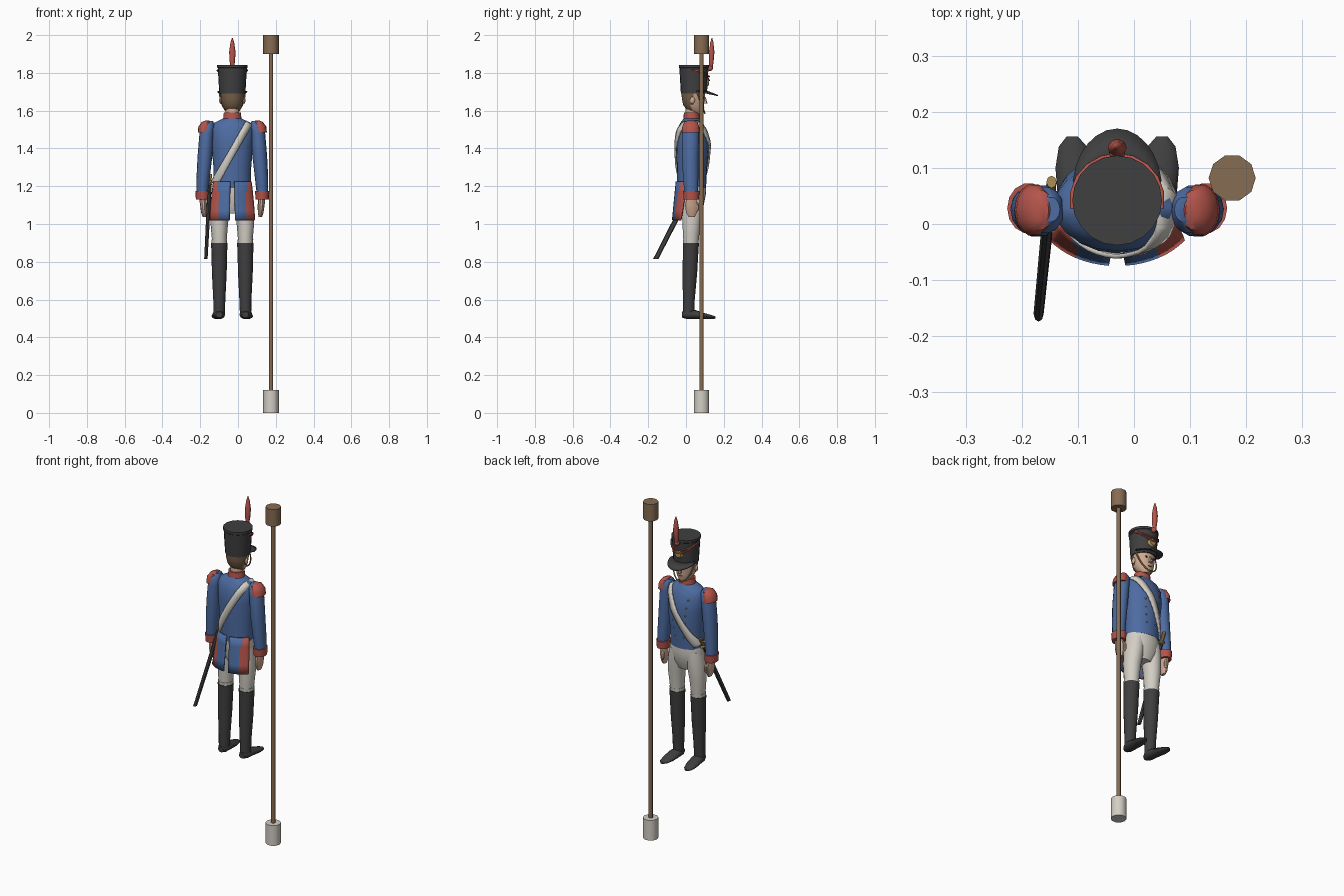
import bpy
import bmesh
from math import sin, cos, pi, sqrt, radians
from mathutils import Vector

if "Cube" in bpy.data.objects:
    bpy.data.objects.remove(bpy.data.objects["Cube"], do_unlink=True)

CX = -0.03  # centre line of the figure
PARTS = []


def material(name, color):
    m = bpy.data.materials.new(name)
    m.use_nodes = True
    m.diffuse_color = (*color, 1)
    m.node_tree.nodes["Principled BSDF"].inputs["Base Color"].default_value = (*color, 1)
    return m


BLUE = material("coat blue", (0.075, 0.15, 0.36))
RED = material("trim red", (0.46, 0.09, 0.07))
BLACK = material("boot black", (0.05, 0.05, 0.05))
WHITE = material("breeches white", (0.65, 0.62, 0.56))
BROWN = material("wood brown", (0.24, 0.15, 0.085))
HAIR = material("hair brown", (0.19, 0.12, 0.065))
SKIN = material("skin", (0.62, 0.40, 0.29))
GOLD = material("brass", (0.42, 0.27, 0.09))


def make(name, bm, *mats):
    bmesh.ops.recalc_face_normals(bm, faces=bm.faces)
    me = bpy.data.meshes.new(name)
    bm.to_mesh(me)
    bm.free()
    ob = bpy.data.objects.new(name, me)
    bpy.context.collection.objects.link(ob)
    for m in mats:
        me.materials.append(m)
    PARTS.append(ob)
    return ob


def loft(name, rings, mat, n=16, along_y=False):
    """Elliptical rings (x, y, z, rx, r2) joined into a closed body."""
    bm = bmesh.new()
    loops = []
    for x, y, z, rx, r2 in rings:
        ring = []
        for i in range(n):
            a = 2 * pi * i / n
            u, v = rx * cos(a), r2 * sin(a)
            ring.append(bm.verts.new((x + u, y, z + v) if along_y else (x + u, y + v, z)))
        loops.append(ring)
    for a, b in zip(loops, loops[1:]):
        for i in range(n):
            j = (i + 1) % n
            bm.faces.new((a[i], a[j], b[j], b[i]))
    bm.faces.new(loops[0][::-1])
    bm.faces.new(loops[-1])
    return make(name, bm, mat)


def sheet(name, rows, thickness, *mats, closed=False):
    """Grid of points given a thickness."""
    bm = bmesh.new()
    grid = [[bm.verts.new(p) for p in row] for row in rows]
    if closed:
        grid.append(grid[0])
    for a, b in zip(grid, grid[1:]):
        for i in range(len(a) - 1):
            bm.faces.new((a[i], a[i + 1], b[i + 1], b[i]))
    ob = make(name, bm, *mats)
    mod = ob.modifiers.new("thickness", "SOLIDIFY")
    mod.thickness, mod.offset = thickness, 0
    return ob


def ball(name, centre, size, mat, seg=10):
    bm = bmesh.new()
    bmesh.ops.create_uvsphere(bm, u_segments=seg, v_segments=max(4, seg // 2 + 1), radius=1)
    for v in bm.verts:
        v.co = Vector(centre) + Vector([c * s for c, s in zip(v.co, size)])
    return make(name, bm, mat)


def cord(name, points, radius, mat):
    cu = bpy.data.curves.new(name, "CURVE")
    cu.dimensions = "3D"
    cu.bevel_depth, cu.bevel_resolution = radius, 1
    sp = cu.splines.new("POLY")
    sp.points.add(len(points) - 1)
    for p, co in zip(sp.points, points):
        p.co = (*co, 1)
    ob = bpy.data.objects.new(name, cu)
    bpy.context.collection.objects.link(ob)
    cu.materials.append(mat)


# Long staff with wooden knob and pale foot
PX, PY = 0.175, 0.082
loft("staff_shaft", [(PX, PY, z, 0.0115, 0.0115) for z in (0.1, 1.92)], BROWN, 10)
loft("staff_knob", [(PX, PY, z, 0.042, 0.042) for z in (1.9, 2.0)], BROWN, 10)
loft("staff_foot", [(PX, PY, z, 0.042, 0.042) for z in (0, 0.12)], WHITE, 10)

# Coat body
TORSO = [(CX, 0.030, 1.19, 0.098, 0.076), (CX, 0.032, 1.30, 0.100, 0.080),
         (CX, 0.036, 1.42, 0.110, 0.088), (CX, 0.030, 1.50, 0.113, 0.078),
         (CX, 0.030, 1.535, 0.098, 0.060), (CX, 0.030, 1.56, 0.046, 0.042)]
loft("coat_body", TORSO, BLUE, 20)


def on_torso(x, z, side, lift=0.006):
    """Point on the coat surface, front (side 1) or back (side -1)."""
    z = min(max(z, 1.19), 1.56)
    for a, b in zip(TORSO, TORSO[1:]):
        if a[2] <= z <= b[2]:
            t = (z - a[2]) / (b[2] - a[2])
            y, rx, ry = [a[k] + (b[k] - a[k]) * t for k in (1, 3, 4)]
            break
    return y + side * (ry * sqrt(max(0.04, 1 - ((x - CX) / rx) ** 2)) + lift)


# Collar, neck and head
loft("collar", [(CX, 0.030, 1.545, 0.050, 0.045), (CX, 0.030, 1.59, 0.045, 0.041)], RED)
loft("neck", [(CX, 0.030, 1.56, 0.036, 0.036), (CX, 0.035, 1.63, 0.036, 0.036)], SKIN)
head = loft("head", [(CX, 0.062, 1.583, 0.024, 0.026), (CX, 0.050, 1.602, 0.042, 0.045),
                     (CX, 0.040, 1.63, 0.055, 0.056), (CX, 0.038, 1.665, 0.062, 0.061),
                     (CX, 0.040, 1.71, 0.065, 0.066)], SKIN, 18)
head.data.materials.append(HAIR)
for f in head.data.polygons:
    f.material_index = int(f.center.y < 0.035 and f.center.z > 1.605)
loft("nose", [(CX, 0.100, 1.638, 0.010, 0.014), (CX, 0.098, 1.672, 0.005, 0.006)], SKIN, 8)
ball("mouth", (CX, 0.094, 1.618, ), (0.014, 0.005, 0.003), RED, 8)
for s, side in ((1, "left"), (-1, "right")):
    ball(side + "_eye", (CX + s * 0.023, 0.095, 1.668), (0.008, 0.004, 0.005), BLACK, 8)
    ball(side + "_ear", (CX + s * 0.062, 0.034, 1.655), (0.008, 0.013, 0.019), SKIN, 8)

# Tall hat with peak, badge, cords, chin strap and plume
HY = 0.042
loft("hat", [(CX, HY, 1.69, 0.069, 0.069), (CX, HY, 1.705, 0.070, 0.070),
             (CX, HY, 1.825, 0.077, 0.077), (CX, HY, 1.828, 0.080, 0.080),
             (CX, HY, 1.842, 0.080, 0.080)], BLACK, 20)
peak = []
for i in range(13):
    a = radians(-80 + 160 * i / 12)
    reach = 0.045 * cos(a)
    peak.append([(CX + (0.067 + k * 0.013) * sin(a), HY + 0.067 * cos(a) + k * (reach + 0.015),
                  1.704 - 0.024 * k * cos(a)) for k in (0, 1)])
sheet("hat_peak", peak, 0.006, BLACK)
loft("hat_badge", [(CX, 0.110, 1.752, 0.027, 0.027), (CX, 0.121, 1.755, 0.020, 0.020)],
     GOLD, 8, along_y=True)
for drop in (0.035, 0.055):
    cord("hat_cord", [(CX + 0.081 * sin(a), HY + 0.081 * cos(a), 1.815 - drop * cos(a) ** 2)
                      for a in [radians(-100 + 20 * i) for i in range(11)]], 0.004, RED)
cord("chin_strap", [(CX + 0.067 * cos(a), 0.058 + 0.042 * sin(a), 1.70 - 0.115 * sin(a))
                    for a in [pi * i / 14 for i in range(15)]], 0.004, GOLD)
ball("pompon", (CX, 0.128, 1.825), (0.015, 0.015, 0.015), RED)
loft("plume", [(CX, 0.132, 1.82, 0.008, 0.008), (CX, 0.134, 1.86, 0.014, 0.013),
               (CX, 0.136, 1.91, 0.017, 0.015), (CX, 0.137, 1.96, 0.010, 0.009),
               (CX, 0.137, 1.985, 0.002, 0.002)], RED, 10)

# Hips
loft("hips", [(CX, 0.030, 1.055, 0.055, 0.045), (CX, 0.030, 1.10, 0.098, 0.064),
              (CX, 0.032, 1.16, 0.104, 0.074), (CX, 0.030, 1.205, 0.097, 0.074)], WHITE, 20)

for s, side in ((1, "left"), (-1, "right")):
    def X(d):
        return CX + s * d

    # Arm, cuff, hand and epaulette
    loft(side + "_sleeve", [(X(0.160), 0.028, 1.15, 0.030, 0.036), (X(0.155), 0.025, 1.24, 0.035, 0.041),
                            (X(0.145), 0.022, 1.36, 0.039, 0.045), (X(0.136), 0.024, 1.48, 0.038, 0.046),
                            (X(0.128), 0.025, 1.525, 0.034, 0.041), (X(0.118), 0.026, 1.545, 0.016, 0.022)],
         BLUE, 14)
    loft(side + "_cuff", [(X(0.158), 0.028, 1.13, 0.035, 0.041), (X(0.158), 0.028, 1.175, 0.038, 0.045)],
         RED, 14)
    loft(side + "_hand", [(X(0.148), 0.030, 1.036, 0.009, 0.016), (X(0.150), 0.029, 1.06, 0.015, 0.030),
                          (X(0.153), 0.028, 1.10, 0.018, 0.035), (X(0.156), 0.028, 1.14, 0.019, 0.026)],
         SKIN, 10)
    ball(side + "_thumb", (X(0.142), 0.058, 1.09), (0.010, 0.011, 0.028), SKIN, 8)
    loft(side + "_epaulette", [(X(0.150), 0.025, 1.485, 0.033, 0.047), (X(0.146), 0.025, 1.515, 0.034, 0.046),
                               (X(0.138), 0.025, 1.540, 0.024, 0.036), (X(0.132), 0.025, 1.548, 0.010, 0.018)],
         RED, 14)

    # Thigh, knee cuff, boot and foot
    loft(side + "_thigh", [(X(0.069), 0.026, 0.87, 0.035, 0.037), (X(0.069), 0.027, 0.94, 0.041, 0.044),
                           (X(0.069), 0.030, 1.01, 0.047, 0.050), (X(0.060), 0.032, 1.10, 0.052, 0.060),
                           (X(0.050), 0.032, 1.17, 0.050, 0.062)], WHITE, 14)
    loft(side + "_knee_cuff", [(X(0.069), 0.026, 0.895, 0.040, 0.041), (X(0.069), 0.026, 0.918, 0.042, 0.043)],
         WHITE, 14)
    loft(side + "_boot", [(X(0.070), 0.014, 0.525, 0.030, 0.031), (X(0.069), 0.015, 0.60, 0.032, 0.032),
                          (X(0.069), 0.020, 0.74, 0.039, 0.040), (X(0.069), 0.025, 0.86, 0.042, 0.042),
                          (X(0.069), 0.026, 0.90, 0.044, 0.044)], BLACK, 14)
    loft(side + "_foot", [(X(0.069), -0.021, 0.520, 0.018, 0.016), (X(0.070), 0.005, 0.523, 0.032, 0.026),
                          (X(0.072), 0.050, 0.520, 0.034, 0.024), (X(0.076), 0.100, 0.512, 0.034, 0.016),
                          (X(0.079), 0.138, 0.507, 0.025, 0.010), (X(0.080), 0.156, 0.505, 0.010, 0.006)],
         BLACK, 12, along_y=True)

    # Coat tail with red outer edge
    rows = []
    for k in range(5):
        t = k / 4
        first, last = 0.10, 1.25 - 0.27 * t
        angles = [first + (last - first) * i / 8 for i in range(9)]
        rows.append([(X((0.104 + 0.038 * t) * sin(a)), 0.03 - (0.081 + 0.02 * t) * cos(a), 1.225 - 0.205 * t)
                     for a in angles])
    tail = sheet(side + "_coat_tail", rows, 0.008, BLUE, RED)
    for f in tail.data.polygons:
        f.material_index = int(abs(f.center.x - CX) > 0.073)

    # Buttons down the chest
    for k in range(6):
        z = 1.26 + 0.045 * k
        x = X(0.030 + 0.005 * k)
        ball(side + "_button", (x, on_torso(x, z, 1, 0), z), (0.005, 0.004, 0.005), GOLD, 6)

# Cross belt around the chest, left shoulder to right hip
top, low = Vector((0.058, 0, 1.535)), Vector((-0.125, 0, 1.215))
across = Vector((0.87, 0, -0.49)) * 0.019
band = []
for i in range(36):
    a = 2 * pi * i / 36
    mid = low.lerp(top, (1 - cos(a)) / 2)
    row = []
    for k in (-1, 0, 1):
        p = mid + across * k
        row.append((p.x, on_torso(p.x, p.z, 1 if sin(a) >= 0 else -1), p.z))
    band.append(row)
sheet("cross_belt", band, 0.008, WHITE, closed=True)

# Sword at the right hip
loft("scabbard", [(-0.170, -0.160, 0.815, 0.009, 0.014), (-0.150, 0.040, 1.205, 0.011, 0.016)], BLACK, 8)
loft("sword_grip", [(-0.150, 0.040, 1.20, 0.009, 0.011), (-0.147, 0.075, 1.265, 0.009, 0.011)], GOLD, 8)
ball("sword_guard", (-0.150, 0.044, 1.21), (0.014, 0.032, 0.008), GOLD, 8)

# Soft shading with crisp edges
for ob in bpy.context.selected_objects:
    ob.select_set(False)
for ob in PARTS:
    ob.select_set(True)
bpy.context.view_layer.objects.active = PARTS[0]
bpy.ops.object.shade_smooth_by_angle(angle=radians(40))
